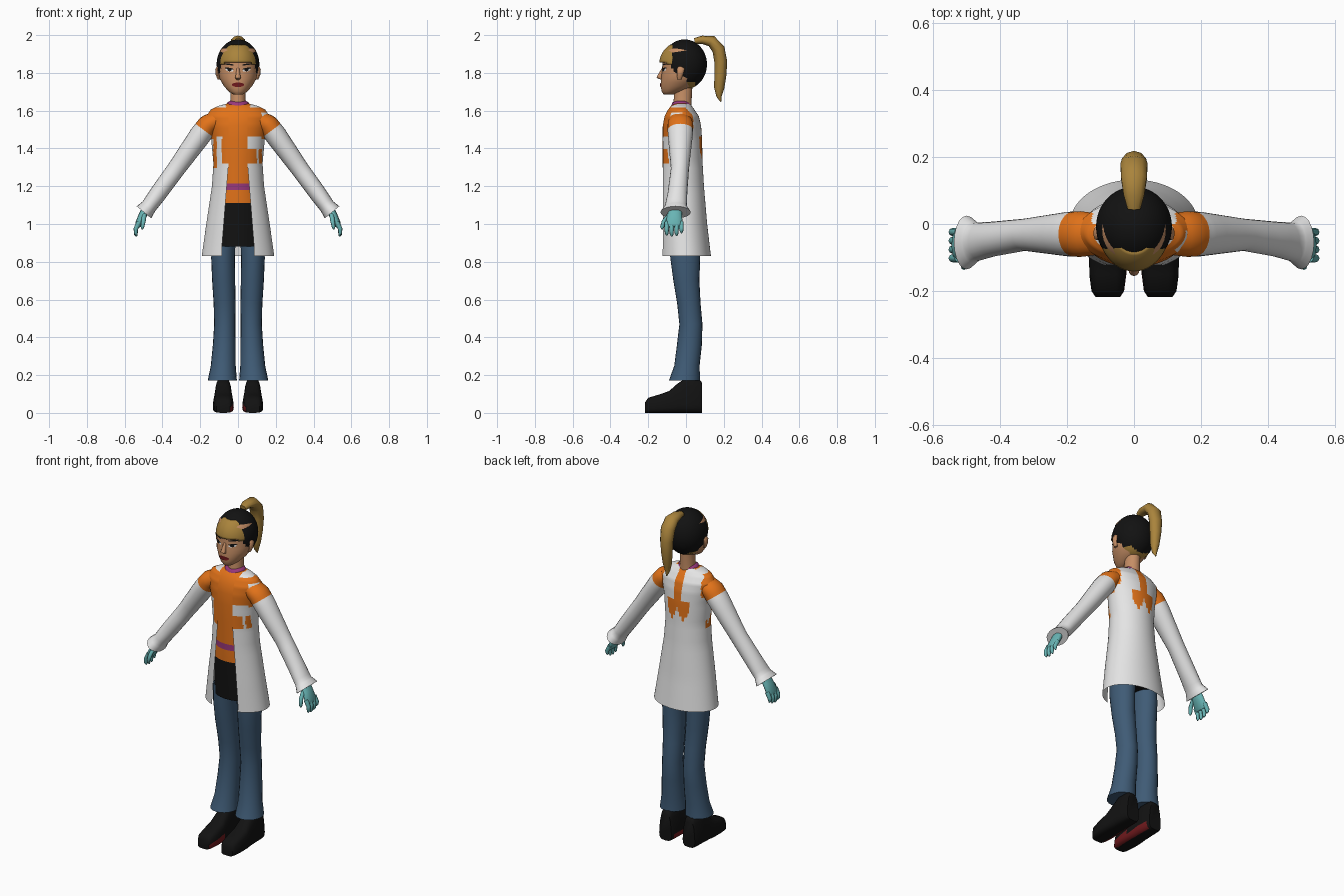
import bpy, bmesh, math
from mathutils import Vector
from mathutils.bvhtree import BVHTree

if "Cube" in bpy.data.objects:
    bpy.data.objects.remove(bpy.data.objects["Cube"])

X, Y, Z = Vector((1, 0, 0)), Vector((0, 1, 0)), Vector((0, 0, 1))


def material(name, *rgb):
    m = bpy.data.materials.new(name)
    m.use_nodes = True
    m.diffuse_color = (*rgb, 1)
    m.node_tree.nodes["Principled BSDF"].inputs["Base Color"].default_value = (*rgb, 1)
    return m


WHITE = material("coat white", .78, .78, .78)
ORANGE = material("shirt orange", .76, .17, .01)
MAGENTA = material("trim magenta", .32, .04, .2)
BLACK = material("soft black", .006, .006, .006)
DENIM = material("denim blue", .05, .105, .18)
TEAL = material("glove teal", .14, .46, .46)
SKIN = material("skin tan", .56, .27, .13)
BLOND = material("hair blond", .4, .23, .045)
RED = material("dark red", .16, .01, .012)


def finish(bm, name, mats, rule=None, angle=50):
    """Turn a bmesh into an object; rule(face centre) picks the material slot."""
    bmesh.ops.recalc_face_normals(bm, faces=bm.faces)
    if rule:
        for f in bm.faces:
            f.material_index = int(rule(f.calc_center_median()))
    me = bpy.data.meshes.new(name)
    bm.to_mesh(me)
    bm.free()
    ob = bpy.data.objects.new(name, me)
    bpy.context.collection.objects.link(ob)
    for m in mats:
        me.materials.append(m)
    bpy.ops.object.select_all(action="DESELECT")
    ob.select_set(True)
    bpy.context.view_layer.objects.active = ob
    bpy.ops.object.shade_smooth_by_angle(angle=math.radians(angle))
    return ob


def resample(rows, count):
    """Evenly subdivide each span between profile rows."""
    out = [rows[0]]
    for a, b in zip(rows, rows[1:]):
        out += [tuple(p + (q - p) * k / count for p, q in zip(a, b)) for k in range(1, count + 1)]
    return out


def loft(name, rows, mats, side=X, up=None, n=16, power=1, s=1, rule=None, gap=None, shape=None, angle=50):
    """Skin rings (x, y, z, radius along side, other radius); gap(z) leaves a front opening."""
    bm = bmesh.new()
    pts = [Vector(r[:3]) for r in rows]
    rings = []
    for i, r in enumerate(rows):
        t = up or (pts[min(i + 1, len(pts) - 1)] - pts[max(i - 1, 0)]).normalized()
        v = t.cross(side).normalized()
        start = math.asin(min(.95, gap(r[2]) / r[3])) if gap else 0
        ring = []
        for k in range(n):
            a = start + (math.tau - 2 * start) * k / (n - 1 if gap else n)
            c, d = -math.sin(a), -math.cos(a)
            c, d = (math.copysign(abs(q) ** power, q) for q in (c, d))
            p = pts[i] + side * (c * r[3]) + v * (d * r[4])
            if shape:
                p = shape(p)
            ring.append(bm.verts.new((p.x * s, p.y, p.z)))
        rings.append(ring)
    for a, b in zip(rings, rings[1:]):
        for k in range(n - 1 if gap else n):
            j = (k + 1) % n
            bm.faces.new((a[k], a[j], b[j], b[k]))
    if not gap:
        bm.faces.new(rings[0])
        bm.faces.new(rings[-1])
    return finish(bm, name, mats, rule, angle)


def body(rows):
    """Rows of (z, half width, front y, back y) to upright loft rings."""
    return [(0, (f + b) / 2, z, w, (b - f) / 2) for z, w, f, b in rows]


# Shirt and dark skirt
upper = [(1.45, .142, -.13, .085), (1.52, .158, -.128, .08), (1.57, .168, -.118, .068),
         (1.605, .145, -.1, .045), (1.625, .105, -.085, .03), (1.637, .06, -.07, .02)]
shirt = [(.88, .13, -.112, .08), (1.11, .125, -.12, .075), (1.18, .117, -.12, .075),
         (1.215, .117, -.12, .075), (1.35, .125, -.125, .08)]
shirt += [(z, w - .006, f + .005, b - .005) for z, w, f, b in upper]
loft("shirt_and_skirt", body(shirt), [ORANGE, BLACK, MAGENTA], up=Z, n=40,
     rule=lambda c: 1 if c.z < 1.11 else 2 if 1.18 < c.z < 1.215 else 0)


# Open coat with irregular orange patches
def patches(c):
    x, z = c.x, c.z
    if z > 1.49 and abs(x) > .125:
        return not (.11 < x < .16 and c.y < -.02 and 1.56 < z < 1.59)
    if c.y < 0:
        if z > 1.617 and abs(x) > .065:
            return False
        drips = abs(x + .122) < .009 and z > 1.3 or abs(x - .118) < .009 and 1.32 < z < 1.41
        smear = 1.33 < z < 1.39 and -.085 < x < .1
        return z > 1.47 - .3 * max(0, abs(x) - .08) or drips or smear or z > 1.39 and -.085 < x < .05
    blob = 1.34 + 2.2 * abs(abs(x) - .037) < z < 1.47 and abs(x) < .07
    return blob or (abs(x) < .022 and z > 1.43)


coat = [(.83, .192, -.138, .132), (1.0, .168, -.136, .112), (1.2, .138, -.133, .095),
        (1.32, .13, -.131, .088)] + upper
loft("coat", resample(body(coat), 5), [WHITE, ORANGE], up=Z, n=90, rule=patches,
     gap=lambda z: max(.05, .085 - .08 * max(0, z - .88)))
loft("collar", body([(1.625, .062, -.078, .03), (1.642, .058, -.073, .022), (1.65, .045, -.06, .015)]),
     [MAGENTA], up=Z, n=24)

# Neck and head
loft("neck", body([(1.61, .05, -.07, .03), (1.66, .04, -.065, .03), (1.75, .04, -.06, .035)]), [SKIN], up=Z, n=20)
head = body([(1.686, .025, -.118, -.065), (1.7, .048, -.128, -.02), (1.73, .075, -.134, .04),
             (1.77, .098, -.132, .075), (1.82, .104, -.126, .09), (1.87, .104, -.125, .092),
             (1.92, .094, -.11, .08), (1.955, .06, -.07, .05)])
head_ob = loft("head", resample(head, 2), [SKIN], up=Z, n=36)
tree = BVHTree.FromObject(head_ob, bpy.context.evaluated_depsgraph_get())
loft("nose", [(0, -.122, 1.825, .007, .006), (0, -.138, 1.785, .013, .014),
              (0, -.139, 1.774, .016, .016), (0, -.126, 1.763, .01, .006)], [SKIN], up=Z, n=10)


# Painted face details laid on the head surface
def decal(name, x, z, w, h, mat, tilt=0, lift=.003):
    bm = bmesh.new()

    def vert(px, pz):
        hit = tree.ray_cast(Vector((px, -1, pz)), Y)[0]
        return bm.verts.new((px, hit.y - lift, pz))
    mid = vert(x, z)
    rim = []
    for k in range(12):
        dx = w * math.cos(math.tau * k / 12)
        rim.append(vert(x + dx, z + h * math.sin(math.tau * k / 12) + tilt * dx))
    for k in range(12):
        bm.faces.new((mid, rim[k], rim[(k + 1) % 12]))
    finish(bm, name, [mat])


for s, label in ((1, "left"), (-1, "right")):
    decal(label + "_eye_white", s * .045, 1.815, .021, .008, WHITE, s * .15)
    decal(label + "_iris", s * .045, 1.816, .011, .008, BLACK, lift=.005)
    decal(label + "_lash", s * .047, 1.823, .024, .004, BLACK, s * .15, .005)
    decal(label + "_brow", s * .047, 1.845, .026, .004, BLACK, s * .12)
decal("lips", 0, 1.737, .033, .012, RED, lift=.005)


# Hair cap and fringe cut from ellipsoids
def shell(name, radii, keep, mats, rule=None):
    bm = bmesh.new()
    bmesh.ops.create_uvsphere(bm, u_segments=48, v_segments=36, radius=1)
    for v in bm.verts:
        v.co = Vector(a * b for a, b in zip(v.co, radii)) + Vector((0, -.008, 1.845))
    drop = [f for f in bm.faces if not keep(f.calc_center_median())]
    bmesh.ops.delete(bm, geom=drop, context="FACES")
    return finish(bm, name, mats, rule)


shell("hair_cap", (.113, .119, .132),
      lambda c: c.z > 1.945 or c.y > -.085 + .75 * max(0, 1.84 - c.z), [BLACK, BLOND],
      lambda c: c.z < 1.755 and c.y < .05)
fringe = shell("fringe", (.108, .134, .127),
               lambda c: c.y < -.055 and 1.852 - .4 * max(0, abs(c.x) - .075) < c.z < 1.952, [BLOND])
thick = fringe.modifiers.new("thickness", "SOLIDIFY")
thick.thickness = .008
loft("ponytail", [(0, .045, 1.968, .02, .016), (0, .085, 1.975, .032, .022), (0, .135, 1.968, .04, .03),
                  (0, .172, 1.925, .042, .034), (0, .184, 1.86, .038, .034), (0, .182, 1.79, .033, .032),
                  (0, .176, 1.72, .025, .027), (0, .175, 1.675, .014, .014), (0, .184, 1.648, .003, .003)],
     [BLOND], n=10)


def taper(p):
    """Narrow the shoe towards its top."""
    return Vector((.078 + (p.x - .078) * (1.08 - 2.2 * max(0, p.z)), p.y, max(0, p.z)))


for s, label in ((1, "left_"), (-1, "right_")):
    loft(label + "ear", [(.1, -.035, 1.765, .008, .01), (.11, -.032, 1.79, .009, .016),
                         (.112, -.028, 1.82, .009, .02), (.104, -.028, 1.835, .006, .012)],
         [SKIN], up=Z, n=10, s=s)

    # Sleeve with orange shoulder and flared cuff
    sleeve = [(.11, -.03, 1.55, .062, .05), (.16, -.03, 1.523, .068, .056), (.2, -.03, 1.47, .066, .058),
              (.325, -.032, 1.295, .048, .048), (.42, -.045, 1.165, .052, .046),
              (.472, -.054, 1.093, .058, .042), (.498, -.055, 1.062, .08, .05)]
    loft(label + "sleeve", resample(sleeve, 4), [WHITE, ORANGE], side=Y, n=20, s=s,
         rule=lambda c: .6 * abs(c.x) - .8 * c.z < -1.085)

    # Gloved hand
    loft(label + "palm", [(.482, -.056, 1.09, .032, .022), (.505, -.06, 1.045, .04, .022),
                          (.527, -.064, 1.0, .047, .018), (.532, -.064, .985, .04, .012)], [TEAL], side=Y, n=14, s=s)
    for i in range(4):
        y = -.102 + .026 * i
        tip = (.94, .934, .938, .952)[i]
        loft(f"{label}finger_{i + 1}", [(.523, y, 1.01, .012, .013), (.541, y, .975, .012, .012),
                                        (.541, y, tip + .012, .01, .01), (.537, y, tip, .004, .004)],
             [TEAL], side=Y, n=8, s=s)
    loft(label + "thumb", [(.495, -.085, 1.055, .012, .012), (.5, -.114, 1.02, .013, .012),
                           (.506, -.126, .985, .011, .01), (.507, -.126, .972, .004, .004)],
         [TEAL], side=Y, n=8, s=s)

    # Flared jeans and shoe
    loft(label + "jean_leg", [(.083, -.008, .172, .077, .082), (.078, .005, .25, .066, .067),
                              (.073, .018, .36, .06, .066), (.07, .026, .47, .056, .061),
                              (.071, .015, .58, .058, .062), (.076, .002, .7, .061, .069),
                              (.079, -.004, .82, .063, .079), (.075, -.008, .93, .062, .083)],
         [DENIM], up=Z, n=20, s=s)
    shoe = [(.085, .042, .16), (.07, .05, .18), (0, .053, .185), (-.045, .053, .155), (-.09, .056, .115),
            (-.15, .055, .095), (-.2, .048, .08), (-.217, .036, .055)]
    loft(label + "shoe", [(.078, y, top / 2, w, top / 2) for y, w, top in shoe], [BLACK, RED],
         up=Y, n=20, power=.55, s=s, shape=taper,
         rule=lambda c: abs(c.x) < .045 and .001 < c.z < .04 and c.y < .04)
